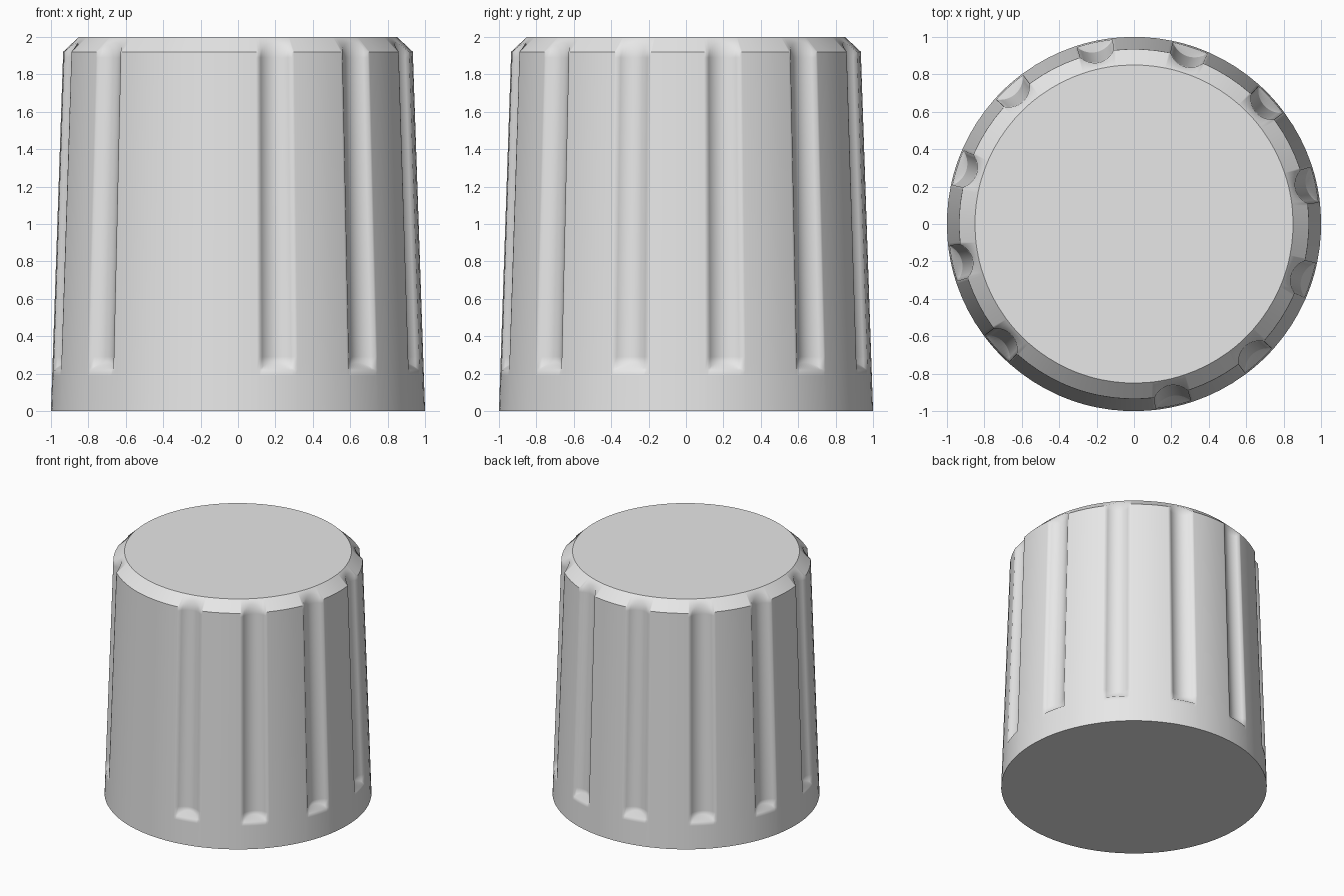
import bpy, bmesh, math

cube = bpy.data.objects.get("Cube")
if cube:
    bpy.data.objects.remove(cube)

# Knob dimensions
BASE_R, TOP_R, HEIGHT = 1.0, 0.85, 2.0
TAPER = 0.034            # radius lost per unit of height
CHAMFER = 1.0625         # chamfer radius gained per unit below the top
SLOTS, FLUTES, FIRST = 12, 11, -77.7   # one slot stays plain
DEPTH, HALF_W, HALF_ANG = 0.05, 0.095, 5.6
FLUTE_Z, END_RISE = 0.22, 0.04

ARC_R = (HALF_W ** 2 + DEPTH ** 2) / (2 * DEPTH)


def flute_depth(offset):
    """Circular groove depth at an angle from the flute centre."""
    if abs(offset) >= HALF_ANG - 1e-6:
        return 0.0
    x = HALF_W * offset / HALF_ANG
    return math.sqrt(ARC_R ** 2 - x ** 2) - (ARC_R - DEPTH)


def column(d):
    """Profile (radius, z) from base to top for a groove depth d."""
    wall = lambda z: BASE_R - TAPER * z
    z_end = FLUTE_Z + END_RISE * d / DEPTH
    z_ch = (TOP_R + HEIGHT * CHAMFER + d - BASE_R) / (CHAMFER - TAPER)
    return [(BASE_R, 0), (wall(0.19), 0.19), (wall(FLUTE_Z), FLUTE_Z),
            (wall(z_end) - d, z_end), (wall(0.29) - d, 0.29),
            (wall(1.89) - d, 1.89), (wall(z_ch) - d, z_ch), (TOP_R, HEIGHT)]


# Angles in one slot: fine steps across the flute, coarse steps between flutes
offsets = [HALF_ANG * i / 6 for i in range(-6, 7)] + [6.4, 10.7, 15.0, 19.3, 23.6]

bm = bmesh.new()
cols, depths = [], []
for s in range(SLOTS):
    for o in offsets:
        d = flute_depth(o) if s < FLUTES else 0.0
        a = math.radians(FIRST + 360 / SLOTS * s + o)
        cols.append([bm.verts.new((r * math.cos(a), r * math.sin(a), z))
                     for r, z in column(d)])
        depths.append(d)

# Side walls and chamfer, with crisp rims and a crisp chamfer between flutes
n = len(cols)
for i in range(n):
    a, b = cols[i], cols[(i + 1) % n]
    for j in range(len(a) - 1):
        bm.faces.new((a[j], b[j], b[j + 1], a[j + 1])).smooth = True
    plain = depths[i] == 0 and depths[(i + 1) % n] == 0
    for j in (0, 6, 7):
        if j != 6 or plain:
            bm.edges.get((a[j], b[j])).smooth = False

# Flat top and underside
bm.faces.new([c[-1] for c in cols])
bm.faces.new([c[0] for c in reversed(cols)])

# Close the flute ends where the groove fades to nothing
bmesh.ops.remove_doubles(bm, verts=bm.verts, dist=1e-5)
bmesh.ops.recalc_face_normals(bm, faces=bm.faces)

mesh = bpy.data.meshes.new("fluted_knob")
bm.to_mesh(mesh)
bm.free()
knob = bpy.data.objects.new("fluted_knob", mesh)
bpy.context.collection.objects.link(knob)

# Plain grey material
mat = bpy.data.materials.new("light_grey")
mat.use_nodes = True
grey = (0.8, 0.8, 0.8, 1)
mat.diffuse_color = grey
mat.node_tree.nodes["Principled BSDF"].inputs["Base Color"].default_value = grey
mesh.materials.append(mat)
